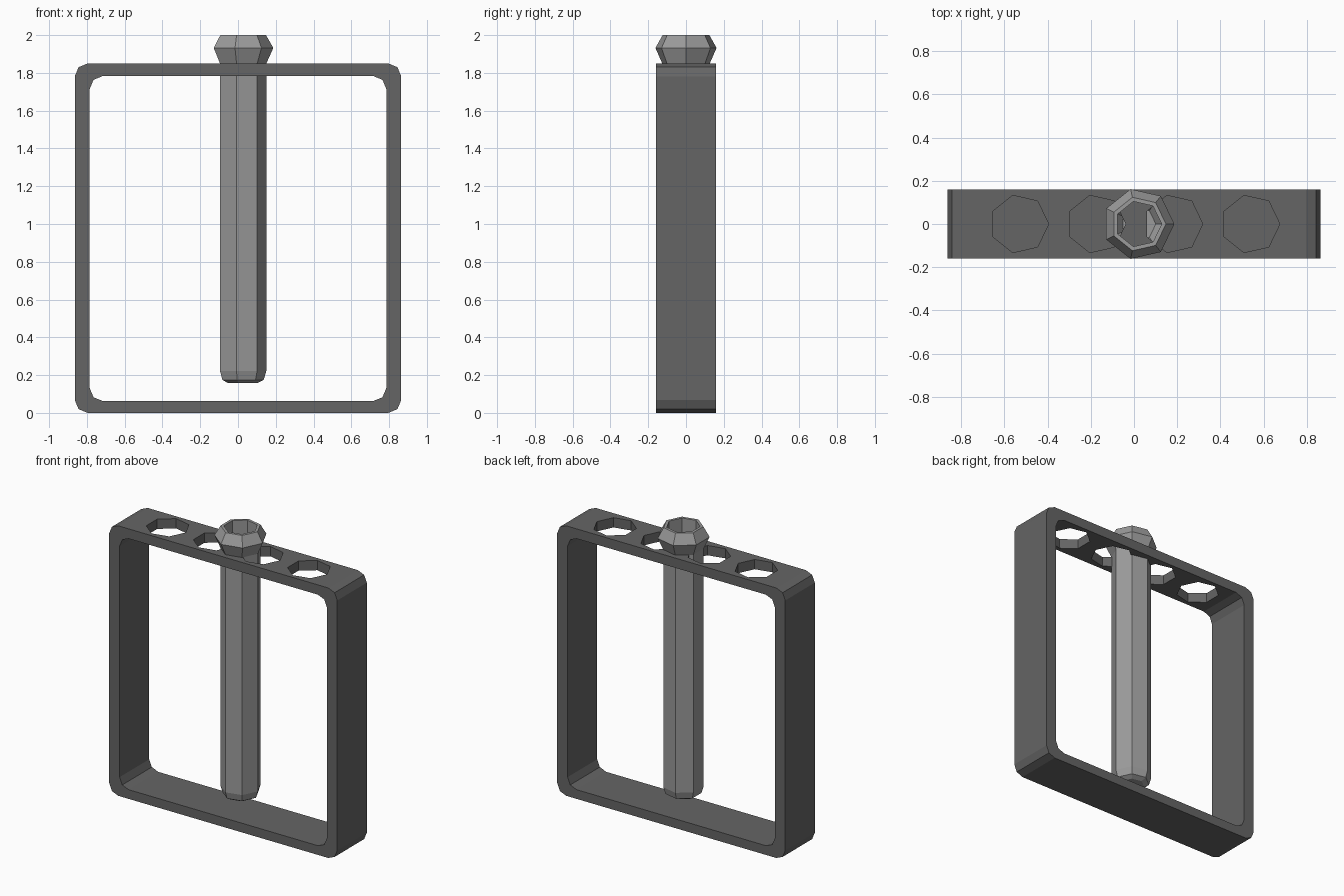
import bpy, bmesh, math

if "Cube" in bpy.data.objects:
    bpy.data.objects.remove(bpy.data.objects["Cube"])


def material(name, value):
    m = bpy.data.materials.new(name)
    m.diffuse_color = (value, value, value, 1)
    m.use_nodes = True
    m.node_tree.nodes["Principled BSDF"].inputs["Base Color"].default_value = m.diffuse_color
    return m


DARK = material("dark grey metal", 0.13)
LIGHT = material("light grey glass", 0.33)


def finish(name, bm, mat):
    bmesh.ops.recalc_face_normals(bm, faces=bm.faces[:])
    me = bpy.data.meshes.new(name)
    bm.to_mesh(me)
    bm.free()
    me.materials.append(mat)
    ob = bpy.data.objects.new(name, me)
    bpy.context.collection.objects.link(ob)
    return ob


def lathe(name, profile, cx, mat, sides=7):
    """Revolve (radius, z) points into a capped low-poly solid."""
    bm = bmesh.new()
    rings = []
    for r, z in profile:
        rings.append([bm.verts.new((cx + r * math.cos(2 * math.pi * i / sides),
                                    r * math.sin(2 * math.pi * i / sides), z))
                      for i in range(sides)])
    for a, b in zip(rings, rings[1:]):
        for i in range(sides):
            j = (i + 1) % sides
            bm.faces.new((a[i], a[j], b[j], b[i]))
    bm.faces.new(rings[0])
    bm.faces.new(rings[-1])
    return finish(name, bm, mat)


def rounded_rect(hx, z0, z1, r):
    """Rectangle outline with two-segment rounded corners."""
    pts = []
    corners = [(hx - r, z1 - r), (-hx + r, z1 - r), (-hx + r, z0 + r), (hx - r, z0 + r)]
    for k, (x, z) in enumerate(corners):
        for s in range(3):
            a = math.pi / 2 * (k + s / 2)
            pts.append((x + r * math.cos(a), z + r * math.sin(a)))
    return pts


# rack frame: a rectangular loop extruded through y
bm = bmesh.new()
loops = []
for outline in (rounded_rect(0.864, 0, 1.85, 0.068), rounded_rect(0.785, 0.063, 1.783, 0.068)):
    for y in (-0.16, 0.16):
        loops.append([bm.verts.new((x, y, z)) for x, z in outline])
outer_f, outer_b, inner_f, inner_b = loops
n = len(outer_f)
for a, b in ((outer_f, outer_b), (outer_b, inner_b), (inner_b, inner_f), (inner_f, outer_f)):
    for i in range(n):
        j = (i + 1) % n
        bm.faces.new((a[i], a[j], b[j], b[i]))
frame = finish("rack_frame", bm, DARK)

# four seven-sided holes in the top bar
bpy.context.view_layer.objects.active = frame
for k in range(4):
    cutter = lathe("hole_cutter", [(0.136, 1.74), (0.136, 1.9)], 0.004 + 0.357 * (k - 1.5), DARK)
    cutter.hide_render = True
    mod = frame.modifiers.new("hole", "BOOLEAN")
    mod.operation = "DIFFERENCE"
    mod.solver = "EXACT"
    mod.object = cutter
    bpy.ops.object.modifier_apply(modifier=mod.name)
    bpy.data.objects.remove(cutter)

# hollow tube with flared lip and tapered bottom
lathe("tube", [(0.082, 0.158), (0.115, 0.175), (0.129, 0.222), (0.129, 1.85),
               (0.166, 1.932), (0.127, 2.0), (0.107, 2.0), (0.107, 0.222), (0.08, 0.19)],
      0.021, LIGHT)
